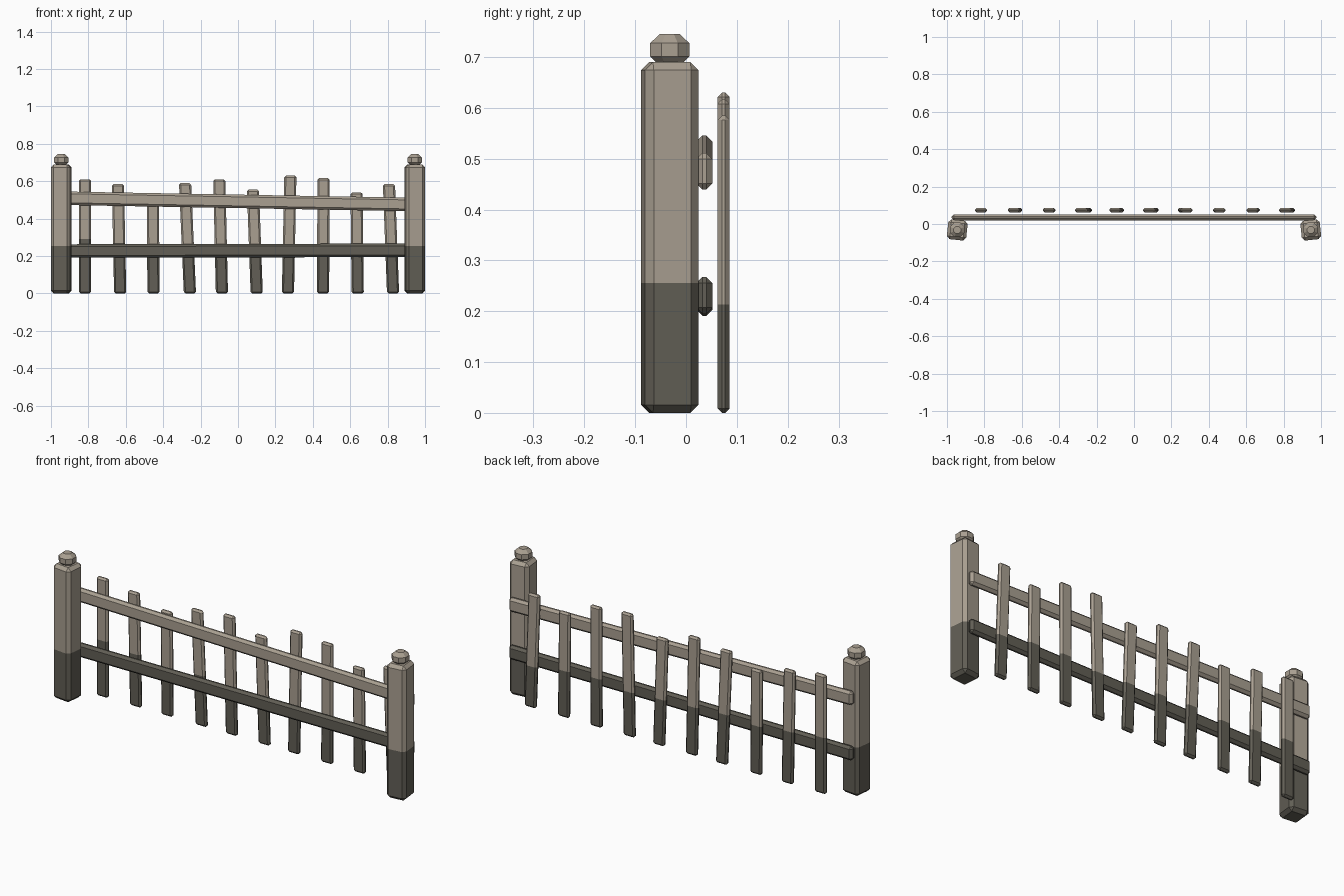
import bpy, bmesh, math
from mathutils import Matrix

if "Cube" in bpy.data.objects:
    bpy.data.objects.remove(bpy.data.objects["Cube"])


def material(name, rgb):
    m = bpy.data.materials.new(name)
    m.diffuse_color = (*rgb, 1)
    m.use_nodes = True
    m.node_tree.nodes["Principled BSDF"].inputs["Base Color"].default_value = m.diffuse_color
    return m


LIGHT = material("weathered wood", (0.40, 0.35, 0.285))
DARK = material("damp dark wood", (0.122, 0.114, 0.092))


def finish(bm, name, cut):
    """Split the part at height cut; everything below it is dark."""
    bmesh.ops.bisect_plane(bm, geom=bm.verts[:] + bm.edges[:] + bm.faces[:],
                           plane_co=(0, 0, cut), plane_no=(0, 0, 1), dist=1e-5)
    bmesh.ops.recalc_face_normals(bm, faces=bm.faces[:])
    for f in bm.faces:
        f.material_index = int(f.calc_center_median().z < cut)
    me = bpy.data.meshes.new(name)
    bm.to_mesh(me)
    bm.free()
    me.materials.append(LIGHT)
    me.materials.append(DARK)
    ob = bpy.data.objects.new(name, me)
    bpy.context.collection.objects.link(ob)


def chamfered_box(size, bevel):
    bm = bmesh.new()
    bmesh.ops.create_cube(bm, size=1)
    bmesh.ops.scale(bm, vec=size, verts=bm.verts[:])
    bmesh.ops.bevel(bm, geom=bm.edges[:], offset=bevel, segments=1, affect='EDGES')
    return bm


# Posts, slightly turned, each with a faceted knob
for name, x, turn in (("left", -0.945, -6), ("right", 0.945, 6)):
    rot = Matrix.Rotation(math.radians(turn), 4, 'Z')
    bm = chamfered_box((0.104, 0.106, 0.69), 0.016)
    bmesh.ops.transform(bm, matrix=Matrix.Translation((x, -0.032, 0.345)) @ rot, verts=bm.verts[:])
    finish(bm, name + "_post", 0.255)

    bm = bmesh.new()
    rings = []
    for z, r in ((0.685, 0.024), (0.701, 0.042), (0.727, 0.042), (0.745, 0.021)):
        rings.append([bm.verts.new((x + r * math.cos(math.tau * i / 8 + math.pi / 8),
                                    -0.032 + r * math.sin(math.tau * i / 8 + math.pi / 8), z))
                      for i in range(8)])
    for a, b in zip(rings, rings[1:]):
        for i in range(8):
            j = (i + 1) % 8
            bm.faces.new((a[i], a[j], b[j], b[i]))
    bm.faces.new(rings[0][::-1])
    bm.faces.new(rings[-1])
    finish(bm, name + "_knob", 0.0)

# Rails: height at left end, height at right end, colour limit
for name, zl, zr, cut in (("upper_rail", 0.510, 0.475, 0.0), ("lower_rail", 0.227, 0.231, 0.4)):
    bm = chamfered_box((1.95, 0.032, 0.072), 0.012)
    for v in bm.verts:
        v.co.z += zl + (zr - zl) * (v.co.x / 1.95 + 0.5)
        v.co.y += 0.036
    finish(bm, name, cut)

# Pickets: bottom x, top x, height, top of the dark part
pickets = ((-0.818, -0.818, 0.61, 0.29), (-0.630, -0.642, 0.585, 0.27),
           (-0.452, -0.455, 0.537, 0.25), (-0.257, -0.283, 0.59, 0.26),
           (-0.086, -0.100, 0.61, 0.25), (0.100, 0.080, 0.555, 0.24),
           (0.267, 0.280, 0.63, 0.23), (0.455, 0.457, 0.617, 0.25),
           (0.640, 0.634, 0.54, 0.24), (0.829, 0.807, 0.585, 0.213))
for n, (xb, xt, h, cut) in enumerate(pickets, 1):
    bm = chamfered_box((0.065, 0.024, h), 0.009)
    for v in bm.verts:
        v.co.z += h / 2
        v.co.y += 0.074
        v.co.x += xb + (xt - xb) * v.co.z / h
    finish(bm, f"picket_{n}", cut)
